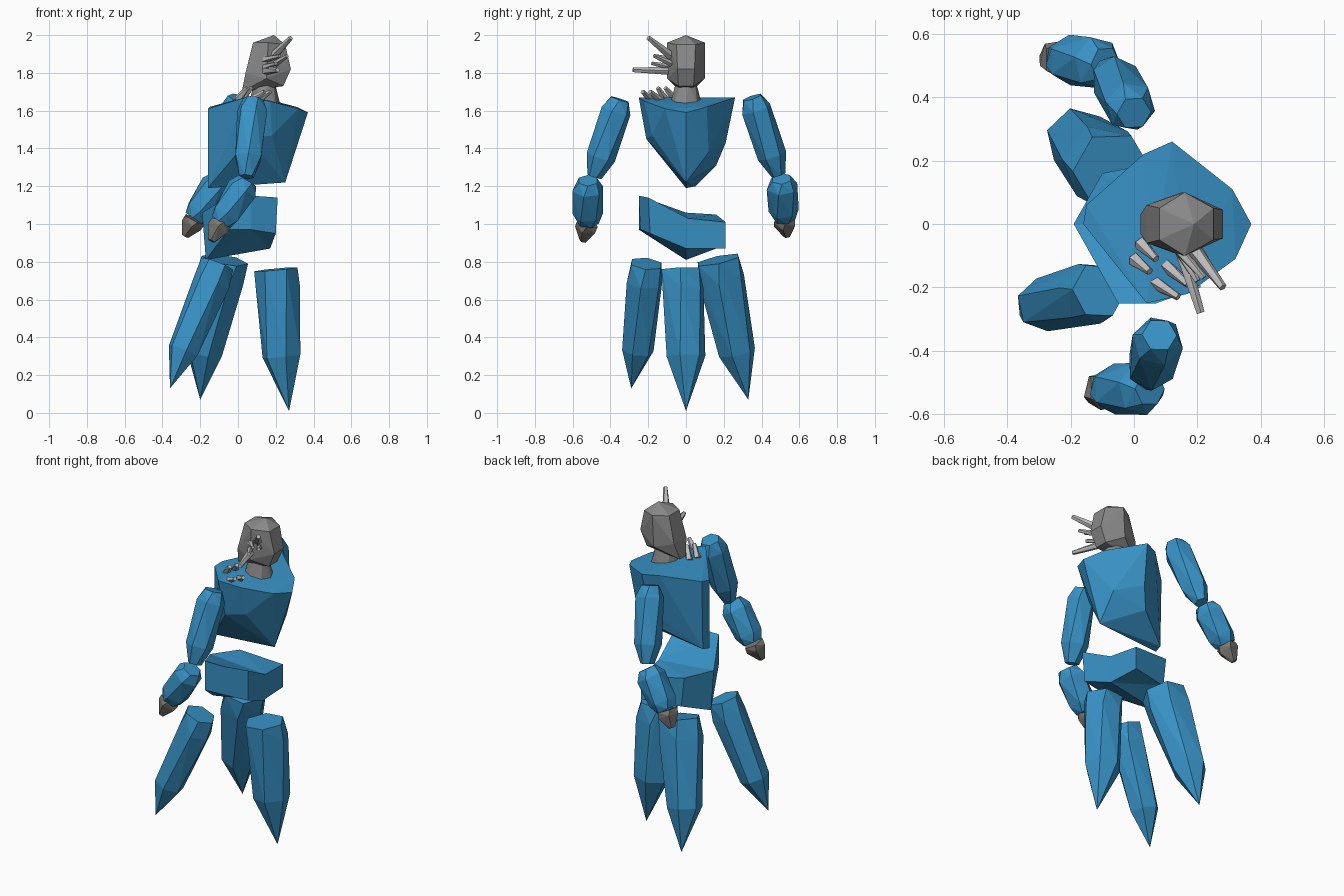
import bpy, bmesh, math
from mathutils import Vector

if "Cube" in bpy.data.objects:
    bpy.data.objects.remove(bpy.data.objects["Cube"])


def material(name, rgb):
    m = bpy.data.materials.new(name)
    m.diffuse_color = (*rgb, 1)
    m.use_nodes = True
    m.node_tree.nodes["Principled BSDF"].inputs["Base Color"].default_value = m.diffuse_color
    return m


BLUE = material("blue crystal", (0.04, 0.29, 0.57))
GREY = material("grey stone", (0.25, 0.25, 0.25))
DARK = material("warm dark grey", (0.20, 0.185, 0.17))
PALE = material("pale grey", (0.50, 0.50, 0.50))


def finish(name, bm, mat):
    bmesh.ops.recalc_face_normals(bm, faces=bm.faces)
    me = bpy.data.meshes.new(name)
    bm.to_mesh(me)
    bm.free()
    me.materials.append(mat)
    ob = bpy.data.objects.new(name, me)
    bpy.context.collection.objects.link(ob)
    return ob


def hull(name, pts, mat):
    """Faceted solid wrapped around a few corner points."""
    bm = bmesh.new()
    for p in pts:
        bm.verts.new(p)
    res = bmesh.ops.convex_hull(bm, input=bm.verts[:])
    junk = {g for g in res["geom_interior"] + res["geom_unused"]
            if isinstance(g, bmesh.types.BMVert)}
    bmesh.ops.delete(bm, geom=list(junk), context='VERTS')
    return finish(name, bm, mat)


def shard(name, rings, mat, sides=6, twist=0.25, start=0.0):
    """Tapered crystal: rings of (centre, radius) square to the overall axis."""
    cs = [Vector(c) for c, r in rings]
    axis = (cs[-1] - cs[0]).normalized()
    ref = Vector((1, 0, 0))
    u = (ref - axis * ref.dot(axis)).normalized()
    v = axis.cross(u)
    pts = []
    for i, (c, r) in enumerate(rings):
        if r == 0:
            pts.append(cs[i])
            continue
        for k in range(sides):
            a = 2 * math.pi * k / sides + start + twist * i
            pts.append(cs[i] + (u * math.cos(a) + v * math.sin(a)) * r)
    return hull(name, pts, mat)


# Torso: broad shoulders, keel-like underside
hull("torso", [
    (-.16, 0, 1.61), (-.15, .06, 1.62), (.03, .22, 1.67), (.12, .26, 1.67),
    (.31, .11, 1.62), (.37, 0, 1.59), (.32, -.11, 1.61), (.17, -.22, 1.65),
    (.04, -.25, 1.67), (.06, -.21, 1.45), (.18, -.18, 1.47), (.1, .21, 1.43),
    (.25, .12, 1.38), (.05, .16, 1.31), (.25, 0, 1.22), (.12, .02, 1.24),
    (-.16, 0, 1.19), (-.15, .05, 1.20)], BLUE)

# Pelvis: crescent block between an upper and a lower outline
upper = [(.21, -.2, 1.14), (.07, -.25, 1.15), (-.05, -.25, 1.15), (-.19, 0, 1.06),
         (-.10, .16, 1.05), (.16, .21, 1.01), (.18, .01, 1.03)]
lower = [(.2, -.19, .95), (.07, -.24, .97), (-.05, -.25, .97), (-.17, 0, .81),
         (-.08, .16, .87), (.16, .21, .87), (.17, 0, .87)]
bm = bmesh.new()
top = [bm.verts.new(p) for p in upper]
bot = [bm.verts.new(p) for p in lower]
for i in range(len(top)):
    j = (i + 1) % len(top)
    bm.faces.new((top[i], top[j], bot[j], bot[i]))
caps = [bm.faces.new(top), bm.faces.new(bot[::-1])]
bmesh.ops.triangulate(bm, faces=caps)
finish("pelvis", bm, BLUE)

# Head and neck
head = [(.19, 0, 2.0)]
for s in (-1, 1):
    head += [(x, s * y, z) for x, y, z in (
        (.08, .05, 1.96), (.16, .10, 1.96), (.25, .05, 1.95),
        (.04, .06, 1.80), (.15, .10, 1.77), (.28, .045, 1.82),
        (.02, .03, 1.70), (.10, .05, 1.72), (.24, .04, 1.73))]
hull("head", head, GREY)
shard("neck", [((.14, 0, 1.63), .085), ((.14, 0, 1.75), .055)], GREY, 8)

# Spikes on the side of the head, then small ones on the shoulder
spikes = [((.19, -.08, 1.89), (.28, -.2, 1.985), .024),
          ((.14, -.06, 1.81), (.21, -.28, 1.815), .024),
          ((.20, -.08, 1.85), (.26, -.17, 1.89), .018),
          ((.14, -.08, 1.83), (.20, -.18, 1.85), .018),
          ((.14, -.08, 1.87), (.22, -.17, 1.89), .018),
          ((.06, -.18, 1.65), (.14, -.23, 1.70), .022),
          ((.00, -.11, 1.66), (.05, -.15, 1.72), .022),
          ((.10, -.13, 1.65), (.17, -.19, 1.70), .022),
          ((.02, -.06, 1.66), (.07, -.11, 1.72), .022)]
for i, (a, b, r) in enumerate(spikes):
    kind = "head_spike" if i < 5 else "shoulder_spike"
    shard(f"{kind}_{i + 1}", [(a, r), (b, r * .55)], PALE, 5)


# Arms: upper arm, forearm, pointed hand
def arm(side, shoulder, elbow_up, elbow_low, wrist, tip):
    def piece(name, a, b, prof, mat, sides):
        a, b = Vector(a), Vector(b)
        shard(f"{side}_{name}", [(a.lerp(b, t), r) for t, r in prof], mat, sides)
    piece("upper_arm", shoulder, elbow_up,
          ((0, .055), (.15, .082), (.75, .078), (1, .04)), BLUE, 6)
    piece("forearm", elbow_low, wrist,
          ((0, .055), (.2, .085), (.8, .08), (1, .06)), BLUE, 6)
    piece("hand", wrist, tip, ((0.05, .06), (.35, .06), (1, .02)), DARK, 5)


arm("right", (.08, -.35, 1.66), (.045, -.485, 1.25),
    (.05, -.52, 1.23), (-.09, -.52, 1.01), (-.14, -.545, .91))
arm("left", (0, .35, 1.67), (-.08, .49, 1.26),
    (-.09, .505, 1.24), (-.23, .52, 1.03), (-.28, .535, .935))

# Three pointed legs
shard("front_leg", [((.20, -.03, .76), .115), ((.22, -.01, .66), .11),
                    ((.23, 0, .30), .105), ((.27, 0, .01), 0)], BLUE, 6, .15)
shard("right_leg", [((-.11, -.21, .79), .09), ((-.14, -.22, .69), .10),
                    ((-.29, -.255, .33), .085), ((-.36, -.29, .13), 0)], BLUE, 6, .15)
shard("left_leg", [((-.07, .17, .81), .125), ((-.10, .19, .70), .13),
                   ((-.18, .27, .32), .10), ((-.2, .33, .07), 0)], BLUE, 6, .15)
